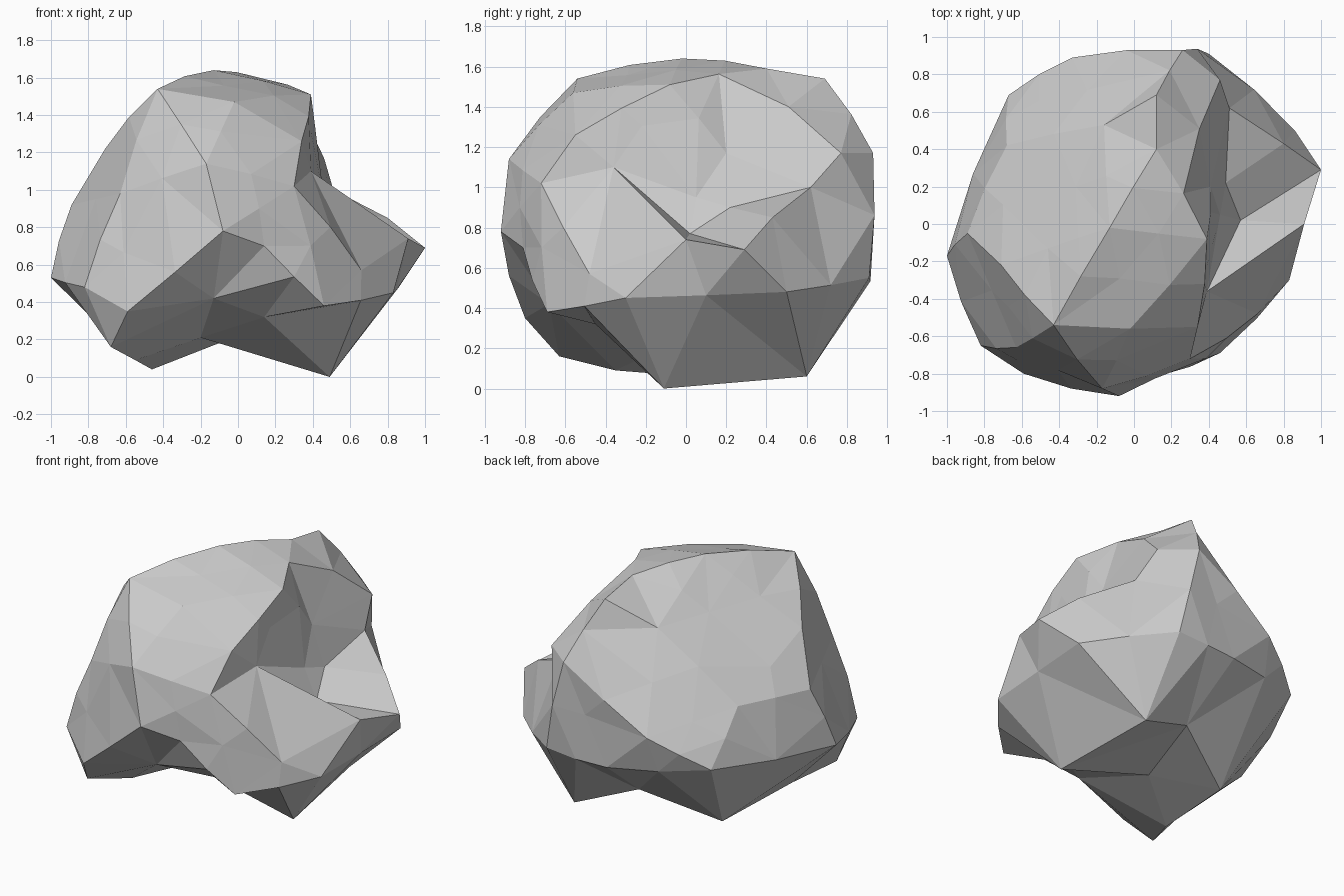
import bpy, bmesh
from mathutils import Vector

if "Cube" in bpy.data.objects:
    bpy.data.objects.remove(bpy.data.objects["Cube"])

CENTRE = Vector((-0.08, 0.0, 0.70))

# Corner points of the boulder, by region
crown = [(-.43, -.54, 1.54), (-.02, -.56, 1.47), (.34, -.55, 1.26), (-.13, -.02, 1.64),
         (.39, -.08, 1.51), (.12, .40, 1.59), (.12, .69, 1.54), (-.46, -.13, 1.40),
         (-.16, .53, 1.36), (.35, .51, 1.40)]
front = [(-.08, -.92, .78), (.14, -.81, .70), (-.17, -.88, 1.14), (.30, -.72, 1.02),
         (.46, -.69, .38), (-.59, -.80, .35), (-.82, -.65, .48), (-.63, -.66, .98)]
left = [(-1, -.17, .53), (-.89, -.05, .92), (-.71, -.22, 1.22), (-.68, .42, .93),
        (-.67, .69, .60)]
notched_side = [(.39, -.36, 1.10), (.46, .05, .95), (.66, -.48, .57), (.83, -.30, .45),
                (.91, 0, .74), (1, .29, .69), (.80, .43, .85), (.57, .02, .77),
                (.49, .22, .90), (.41, .20, 1.17), (.51, .62, 1.0), (.46, .77, 1.17),
                (.86, .50, .48)]
back = [(.26, .93, 1.17), (.40, .91, .55), (-.33, .89, .80), (.41, .60, .06)]
underside = [(.49, -.11, 0), (.14, -.45, .32), (-.13, -.68, .42), (-.68, -.63, .16),
             (-.55, -.35, .09), (-.20, -.10, .21), (-.46, .27, .04), (0, .50, .22),
             (-.04, .90, .53)]


def wrap(points):
    """Skin the points: connect them by direction from the centre, then restore radii."""
    bm = bmesh.new()
    radius = bm.verts.layers.float.new("radius")
    for p in points:
        offset = Vector(p) - CENTRE
        v = bm.verts.new(offset.normalized())
        v[radius] = offset.length
    bmesh.ops.convex_hull(bm, input=bm.verts[:])
    for v in bm.verts:
        v.co = CENTRE + v.co * v[radius]
    bmesh.ops.recalc_face_normals(bm, faces=bm.faces[:])
    return bm


def in_notch(p):
    return p.x > 0.3 and abs(p.y) < 0.6 and 0.5 < p.z < 1.3


# Coarse skin, then extra facets where long upper edges are convex
points = [Vector(p) for p in crown + front + left + notched_side + back + underside]
bm = wrap(points)
for e in bm.edges:
    length = e.calc_length()
    mid = (e.verts[0].co + e.verts[1].co) / 2
    if length > 0.42 and e.is_convex and mid.z > 0.4 and not in_notch(mid):
        normal = (e.link_faces[0].normal + e.link_faces[1].normal).normalized()
        points.append(mid + normal * min(0.07 * e.calc_face_angle(), 0.03) * length)
bm.free()

bm = wrap(points)
mesh = bpy.data.meshes.new("boulder")
bm.to_mesh(mesh)
bm.free()
boulder = bpy.data.objects.new("boulder", mesh)
bpy.context.collection.objects.link(boulder)
